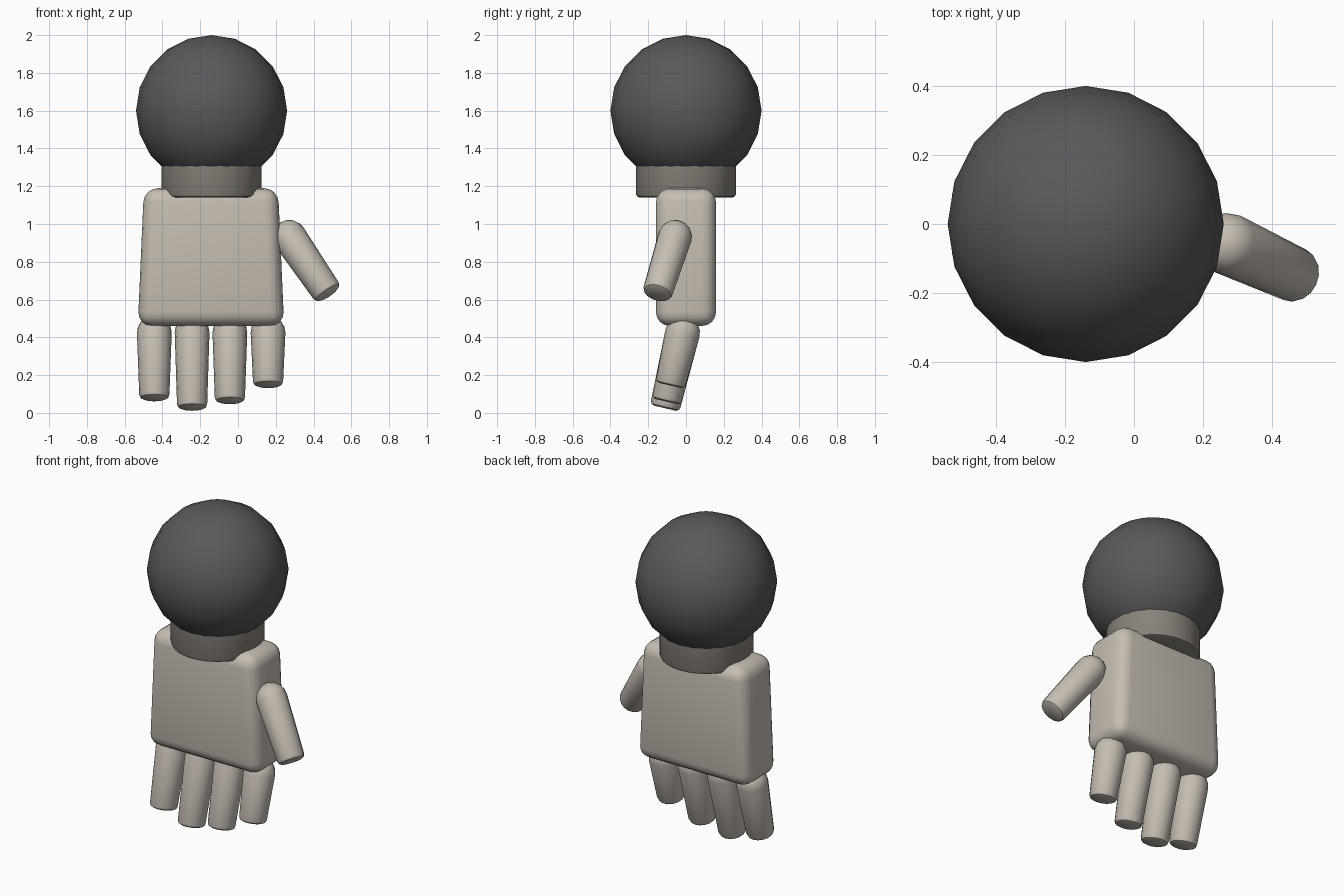
import bpy, bmesh, math
from mathutils import Vector

if "Cube" in bpy.data.objects:
    bpy.data.objects.remove(bpy.data.objects["Cube"])


def material(name, rgb):
    m = bpy.data.materials.new(name)
    m.diffuse_color = (*rgb, 1)
    m.use_nodes = True
    m.node_tree.nodes["Principled BSDF"].inputs["Base Color"].default_value = m.diffuse_color
    return m


BEIGE = material("light_beige", (0.56, 0.51, 0.45))
TAUPE = material("taupe", (0.25, 0.225, 0.195))
DARK = material("charcoal", (0.1, 0.1, 0.105))


def finish(bm, name, mat, angle=35):
    bmesh.ops.recalc_face_normals(bm, faces=bm.faces)
    me = bpy.data.meshes.new(name)
    bm.to_mesh(me)
    bm.free()
    ob = bpy.data.objects.new(name, me)
    bpy.context.collection.objects.link(ob)
    me.materials.append(mat)
    bpy.ops.object.select_all(action='DESELECT')
    ob.select_set(True)
    bpy.context.view_layer.objects.active = ob
    bpy.ops.object.shade_smooth_by_angle(angle=math.radians(angle))
    return ob


def lathe(name, profile, base, tip, mat, sides):
    """Revolve (radius, distance) points about the line from base to tip."""
    base = Vector(base)
    rot = (Vector(tip) - base).to_track_quat('Z', 'Y')
    bm = bmesh.new()
    rings = []
    for r, d in profile:
        ring = []
        for i in range(sides):
            a = math.tau * i / sides
            ring.append(bm.verts.new(base + rot @ Vector((r * math.cos(a), r * math.sin(a), d))))
        rings.append(ring)
    for a, b in zip(rings, rings[1:]):
        for i in range(sides):
            j = (i + 1) % sides
            bm.faces.new((a[i], a[j], b[j], b[i]))
    bm.faces.new(rings[0])
    bm.faces.new(rings[-1])
    return finish(bm, name, mat)


def finger(name, base, tip, r0=0.092, r1=0.08):
    # domed knuckle, tapering shaft, softly bevelled flat tip
    length = (Vector(tip) - Vector(base)).length
    dome = [(r0 * math.sin(a), -r0 * math.cos(a))
            for a in (math.radians(t) for t in (8, 30, 50, 70, 90))]
    end = [(r1, length - 0.022), (r1 - 0.006, length - 0.007), (r1 - 0.02, length)]
    return lathe(name, dome + end, base, tip, BEIGE, 16)


# Ball on top
bm = bmesh.new()
bmesh.ops.create_uvsphere(bm, u_segments=20, v_segments=10, radius=0.4)
bmesh.ops.translate(bm, verts=bm.verts, vec=(-0.14, 0, 1.6))
finish(bm, "ball", DARK, 60)

# Wrist collar
R = 0.265
lathe("wrist", [(R - 0.02, 0), (R - 0.006, 0.006), (R, 0.02), (R, 0.24)],
      (-0.14, 0, 1.14), (-0.14, 0, 1.4), TAUPE, 32)

# Palm: tapered rounded block
bm = bmesh.new()
bmesh.ops.create_cube(bm, size=1)
for v in bm.verts:
    top = v.co.z > 0
    v.co = Vector((-0.143 + v.co.x * (0.71 if top else 0.775),
                   v.co.y * 0.318, 1.19 if top else 0.46))
bmesh.ops.bevel(bm, geom=bm.edges[:], offset=0.075, offset_type='OFFSET',
                segments=4, profile=0.5, affect='EDGES')
finish(bm, "palm", BEIGE, 60)

# Four fingers, all bent forward along the same plane
SLOPE = 0.236
for i, (x, z) in enumerate([(-0.443, 0.075), (-0.243, 0.025), (-0.043, 0.06), (0.159, 0.145)]):
    finger(f"finger_{i + 1}", (x, -0.018, 0.425),
           (x, -0.018 - SLOPE * (0.425 - z), z))

# Thumb
finger("thumb", (0.272, -0.058, 0.932), (0.478, -0.153, 0.63), 0.09, 0.08)
